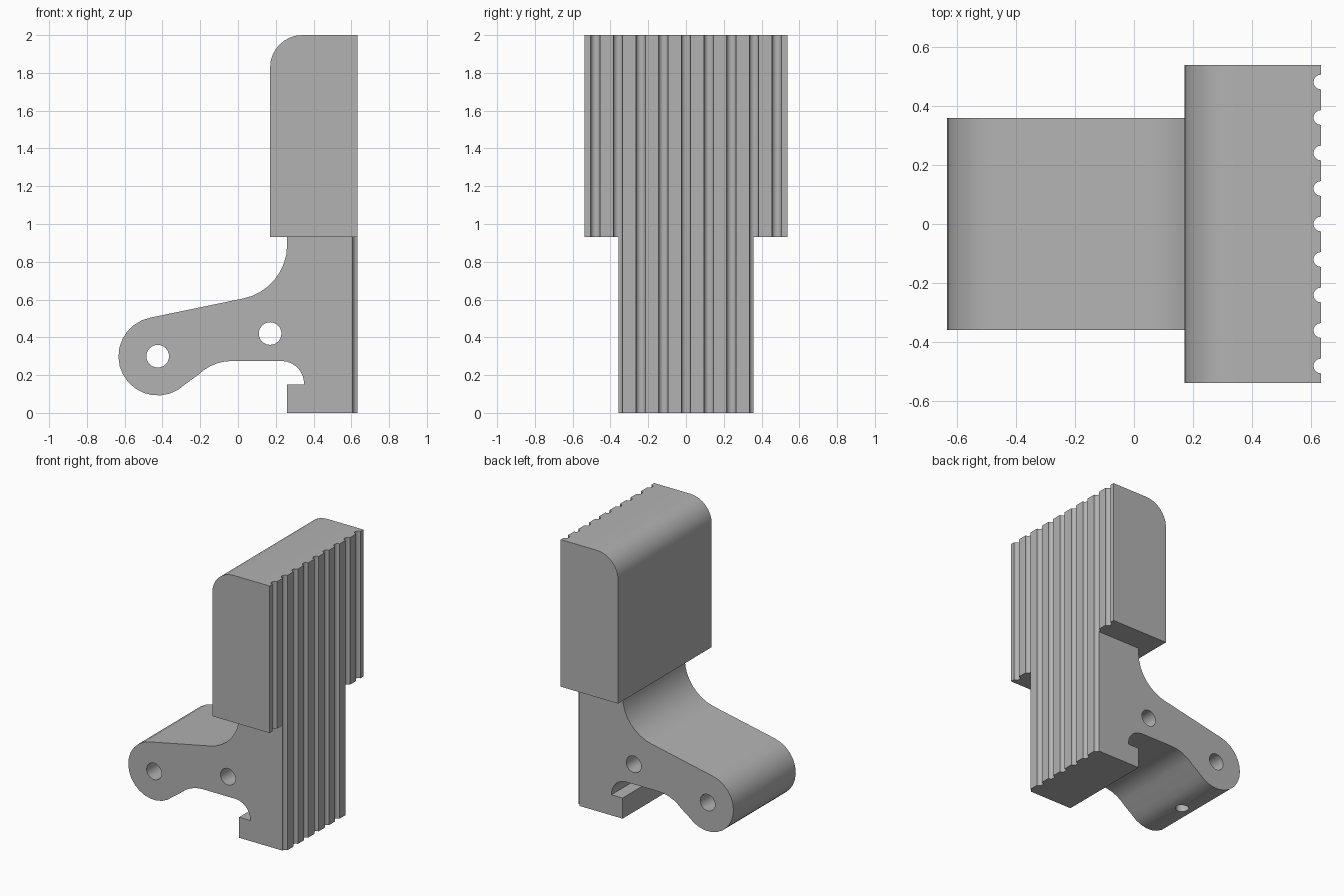
import bpy, bmesh
from math import sin, cos, radians, pi
from mathutils import Matrix

cube = bpy.data.objects.get("Cube")
if cube:
    bpy.data.objects.remove(cube, do_unlink=True)

grey = bpy.data.materials.new("plain_grey")
grey.use_nodes = True
grey.diffuse_color = (0.45, 0.45, 0.45, 1)
grey.node_tree.nodes["Principled BSDF"].inputs["Base Color"].default_value = grey.diffuse_color


def arc(cx, cz, r, start, end, steps):
    """Points along an arc, angles in degrees."""
    angles = [radians(start + (end - start) * i / steps) for i in range(steps + 1)]
    return [(cx + r * cos(a), cz + r * sin(a)) for a in angles]


def finish(name, bm):
    bmesh.ops.recalc_face_normals(bm, faces=bm.faces)
    mesh = bpy.data.meshes.new(name)
    bm.to_mesh(mesh)
    bm.free()
    mesh.materials.append(grey)
    obj = bpy.data.objects.new(name, mesh)
    bpy.context.collection.objects.link(obj)
    return obj


def extrude_profile(name, points, half_width):
    """Extrude an XZ outline symmetrically along Y."""
    bm = bmesh.new()
    face = bm.faces.new([bm.verts.new((x, -half_width, z)) for x, z in points])
    new = bmesh.ops.extrude_face_region(bm, geom=[face])["geom"]
    verts = [v for v in new if isinstance(v, bmesh.types.BMVert)]
    bmesh.ops.translate(bm, verts=verts, vec=(0, 2 * half_width, 0))
    return finish(name, bm)


def rod(name, centre, radius, length, along_y=False, sides=24):
    bm = bmesh.new()
    turn = Matrix.Rotation(pi / 2 if along_y else 0, 4, "X")
    bmesh.ops.create_cone(bm, cap_ends=True, segments=sides, radius1=radius,
                          radius2=radius, depth=length,
                          matrix=Matrix.Translation(centre) @ turn)
    return finish(name, bm)


def combine(target, tool, operation):
    """Apply a boolean and discard the tool object."""
    tool.hide_render = True
    mod = target.modifiers.new(operation.lower(), "BOOLEAN")
    mod.operation, mod.solver, mod.object = operation, "EXACT", tool
    bpy.context.view_layer.objects.active = target
    bpy.ops.object.modifier_apply(modifier=mod.name)
    bpy.data.objects.remove(tool, do_unlink=True)


BACK = 0.632
PIVOT_X, PIVOT_Z = -0.425, 0.30

# Stem with hooked foot and rounded lever arm
outline = [(BACK, 0), (0.26, 0), (0.26, 0.15), (0.35, 0.15)]
outline += arc(0.23, 0.155, 0.12, 5, 90, 6)             # hook notch
outline += arc(-0.03, 0.015, 0.26, 90, 135, 5)          # underside hollow
outline += arc(PIVOT_X, PIVOT_Z, 0.208, -45, -259, 16)  # rounded arm end
outline += arc(-0.03, 0.89, 0.29, -79, 0, 8)            # fillet into the stem
outline += [(0.26, 0.97), (BACK, 0.97)]
bracket = extrude_profile("jaw_bracket", outline, 0.358)

# Wide upper block with one rounded top edge
block = [(BACK, 0.93), (BACK, 2), *arc(0.34, 1.83, 0.17, 90, 180, 8), (0.17, 0.93)]
combine(bracket, extrude_profile("upper_block", block, 0.538), "UNION")

# Cross holes through the arm and stem
for x, z in ((PIVOT_X, PIVOT_Z), (0.17, 0.42)):
    combine(bracket, rod("cross_hole", (x, 0, z), 0.06, 2, along_y=True), "DIFFERENCE")

# Small hole from the underside up to the pivot hole
combine(bracket, rod("underside_hole", (PIVOT_X, 0, 0.15), 0.045, 0.3), "DIFFERENCE")

# Vertical grip grooves
for i in range(-4, 5):
    combine(bracket, rod("groove", (BACK, i * 0.12, 1), 0.025, 2.4, sides=16), "DIFFERENCE")

bpy.ops.object.select_all(action="DESELECT")
bracket.select_set(True)
bpy.context.view_layer.objects.active = bracket
bpy.ops.object.shade_smooth_by_angle(angle=radians(30))
